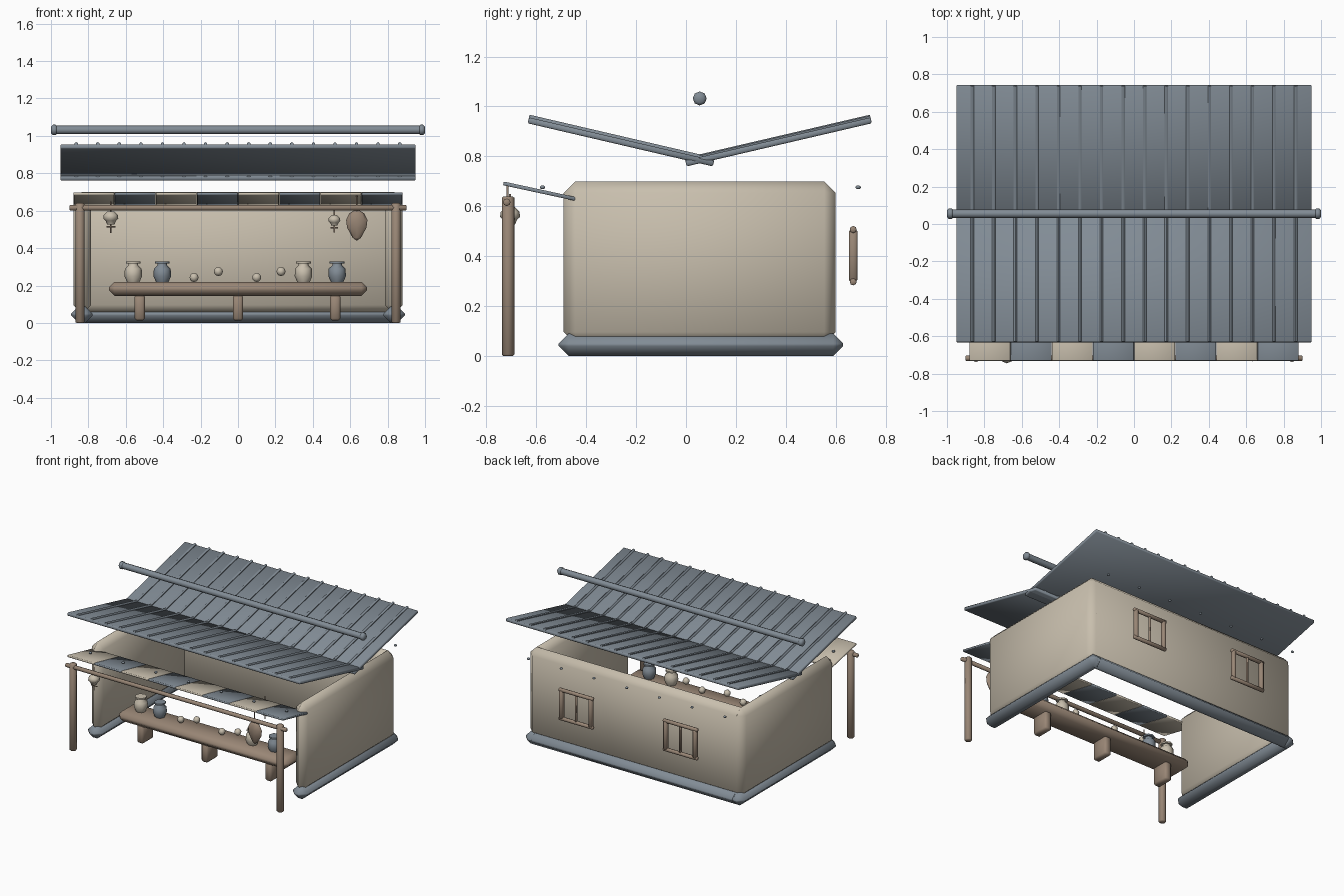
import bpy
import bmesh
import math
from mathutils import Matrix, Vector

cube = bpy.data.objects.get("Cube")
if cube:
    bpy.data.objects.remove(cube, do_unlink=True)


def material(name, rgb):
    m = bpy.data.materials.new(name)
    m.use_nodes = True
    m.diffuse_color = (*rgb, 1)
    m.node_tree.nodes["Principled BSDF"].inputs["Base Color"].default_value = (*rgb, 1)
    return m


CREAM = material("cream plaster", (0.58, 0.52, 0.42))
SLATE = material("slate blue", (0.22, 0.26, 0.30))
WOOD = material("brown wood", (0.32, 0.24, 0.18))


def finish(bm, name, mat, matrix, angle=60):
    bmesh.ops.recalc_face_normals(bm, faces=bm.faces)
    bm.transform(matrix)
    mesh = bpy.data.meshes.new(name)
    bm.to_mesh(mesh)
    bm.free()
    mesh.shade_smooth()
    mesh.set_sharp_from_angle(angle=math.radians(angle))
    mesh.materials.append(mat)
    obj = bpy.data.objects.new(name, mesh)
    bpy.context.collection.objects.link(obj)
    return obj


def box(name, mat, center, size, bevel=0.0, tilt=0.0):
    """Chamfered box, tilted about x."""
    bm = bmesh.new()
    bmesh.ops.create_cube(bm, size=1)
    bmesh.ops.scale(bm, vec=size, verts=bm.verts)
    if bevel:
        bmesh.ops.bevel(bm, geom=bm.edges[:], offset=bevel, segments=1,
                        affect='EDGES', clamp_overlap=True)
    return finish(bm, name, mat, Matrix.Translation(center) @ Matrix.Rotation(tilt, 4, 'X'))


def rod(name, mat, a, b, radius, sides=8, bevel=0.0):
    """Round bar from a to b."""
    a, b = Vector(a), Vector(b)
    bm = bmesh.new()
    bmesh.ops.create_cone(bm, cap_ends=True, segments=sides, radius1=radius,
                          radius2=radius, depth=(b - a).length)
    if bevel:
        rims = [e for e in bm.edges if any(len(f.verts) > 4 for f in e.link_faces)]
        bmesh.ops.bevel(bm, geom=rims, offset=bevel, segments=1, affect='EDGES')
    turn = (b - a).to_track_quat('Z', 'Y').to_matrix().to_4x4()
    return finish(bm, name, mat, Matrix.Translation((a + b) / 2) @ turn)


def lathe(name, mat, profile, at, scale=(1, 1, 1), sides=8):
    """Revolve (radius, height) points about z."""
    bm = bmesh.new()
    vs = [bm.verts.new((r, 0, z)) for r, z in profile]
    es = [bm.edges.new(p) for p in zip(vs, vs[1:])]
    bmesh.ops.spin(bm, geom=vs + es, cent=(0, 0, 0), axis=(0, 0, 1),
                   angle=math.tau, steps=sides)
    bmesh.ops.remove_doubles(bm, verts=bm.verts, dist=0.0005)
    return finish(bm, name, mat, Matrix.Translation(at) @ Matrix.Diagonal((*scale, 1)))


def ball(name, mat, at, radius, squash=1.0):
    bm = bmesh.new()
    bmesh.ops.create_uvsphere(bm, u_segments=8, v_segments=6, radius=radius)
    return finish(bm, name, mat, Matrix.Translation(at) @ Matrix.Diagonal((1, 1, squash, 1)))


# Three walls on heavy footings
box("back_wall", CREAM, (0, 0.55, 0.375), (1.76, 0.10, 0.65), 0.046)
box("back_footing", SLATE, (0, 0.58, 0.045), (1.78, 0.10, 0.09), 0.04)
for side, s in (("left", 1), ("right", -1)):
    box(side + "_wall", CREAM, (s * 0.833, 0.055, 0.375), (0.095, 1.09, 0.65), 0.046)
    box(side + "_footing", SLATE, (s * 0.835, 0.06, 0.045), (0.115, 1.14, 0.09), 0.04)

# Butterfly roof: two sheets with raised ribs
MID, SLOPE, LENGTH = 0.055, math.radians(13.1), 0.762
for side, s in (("front", -1), ("back", 1)):
    center = Vector((0, MID + s * 0.316, 0.858))
    box(side + "_roof", SLATE, center, (1.90, LENGTH, 0.024), 0.005, s * SLOPE)
    up = Vector((0, -s * math.sin(SLOPE), math.cos(SLOPE)))
    along = Vector((0, math.cos(SLOPE), s * math.sin(SLOPE))) * (LENGTH / 2)
    for i in range(16):
        c = center + up * 0.013 + Vector((-0.865 + i * 0.1153, 0, 0))
        rod(f"{side}_roof_rib", SLATE, c - along, c + along, 0.01, 6)

# Pole above the roof
rod("ridge_pole", SLATE, (-0.99, MID, 1.032), (0.99, MID, 1.032), 0.023)
for s in (-1, 1):
    rod("ridge_pole_cap", SLATE, (s * 0.965, MID, 1.032), (s, MID, 1.032), 0.028, 8, 0.01)

# Awning of alternating panels on two posts and a rail
for i in range(8):
    box("awning_panel", SLATE if i % 2 else CREAM, (-0.77 + i * 0.22, -0.585, 0.66),
        (0.218, 0.30, 0.015), 0.003, math.radians(-12.2))
for s in (-1, 1):
    rod("awning_post", WOOD, (s * 0.845, -0.713, 0), (s * 0.845, -0.713, 0.64), 0.025, 8, 0.006)
rod("awning_rail", WOOD, (-0.90, -0.718, 0.616), (0.90, -0.718, 0.616), 0.015, 8, 0.004)

# Round studs along the awning and behind the back wall
for i in range(7):
    for y in (-0.575, 0.69):
        ball("stud", SLATE, (-0.8 + i * 0.2667, y, 0.676), 0.011, 0.7)

# Counter
Y = -0.33
box("counter_top", WOOD, (0, Y, 0.182), (1.38, 0.20, 0.076), 0.03)
for x in (-0.525, 0, 0.52):
    box("counter_leg", WOOD, (x, Y, 0.082), (0.056, 0.13, 0.14), 0.012)

# Lidded jars and round fruit on the counter
JAR = [(0, 0), (0.034, 0), (0.047, 0.03), (0.045, 0.07), (0.026, 0.088), (0.026, 0.097),
       (0.04, 0.097), (0.04, 0.108), (0, 0.108)]
for x, mat in ((-0.56, CREAM), (-0.405, SLATE), (0.35, CREAM), (0.53, SLATE)):
    lathe("jar", mat, JAR, (x, Y, 0.22))
for x, z in ((-0.235, 0.243), (-0.105, 0.275), (0.10, 0.243), (0.23, 0.275)):
    ball("fruit", CREAM, (x, Y, z), 0.024)

# Hanging bells with clappers
BELL = [(0, 0), (0.02, 0), (0.028, 0.02), (0.04, 0.03), (0.038, 0.05), (0.018, 0.07), (0, 0.07)]
for x, y, z, k in ((-0.68, -0.705, 0.527, 1), (0.515, -0.42, 0.52, 0.8)):
    lathe("bell", CREAM, BELL, (x, y, z), (k, k, k))
    rod("bell_cord", WOOD, (x, y, z - 0.045 * k), (x, y, 0.65), 0.004, 6)
    rod("bell_clapper", WOOD, (x - 0.024 * k, y, z - 0.012), (x + 0.024 * k, y, z - 0.012), 0.004, 6)

# Flat hanging gourd
GOURD = [(0, 0), (0.022, 0.015), (0.052, 0.07), (0.057, 0.11), (0.04, 0.145), (0.018, 0.16), (0, 0.16)]
lathe("hanging_gourd", WOOD, GOURD, (0.635, -0.71, 0.44), (1, 0.42, 1))
rod("gourd_cord", WOOD, (0.635, -0.715, 0.59), (0.635, -0.715, 0.685), 0.004, 6)

# Window frames standing off the back wall
WY, WZ = 0.67, 0.402
for x in (-0.425, 0.425):
    for s in (-1, 1):
        z = WZ + s * 0.105
        rod("window_rail", WOOD, (x - 0.14, WY, z), (x + 0.14, WY, z), 0.014, 8, 0.004)
        box("window_stile", WOOD, (x + s * 0.12, WY, WZ), (0.03, 0.035, 0.21), 0.008)
    box("window_mullion", WOOD, (x, WY, WZ), (0.014, 0.018, 0.20), 0.003)
